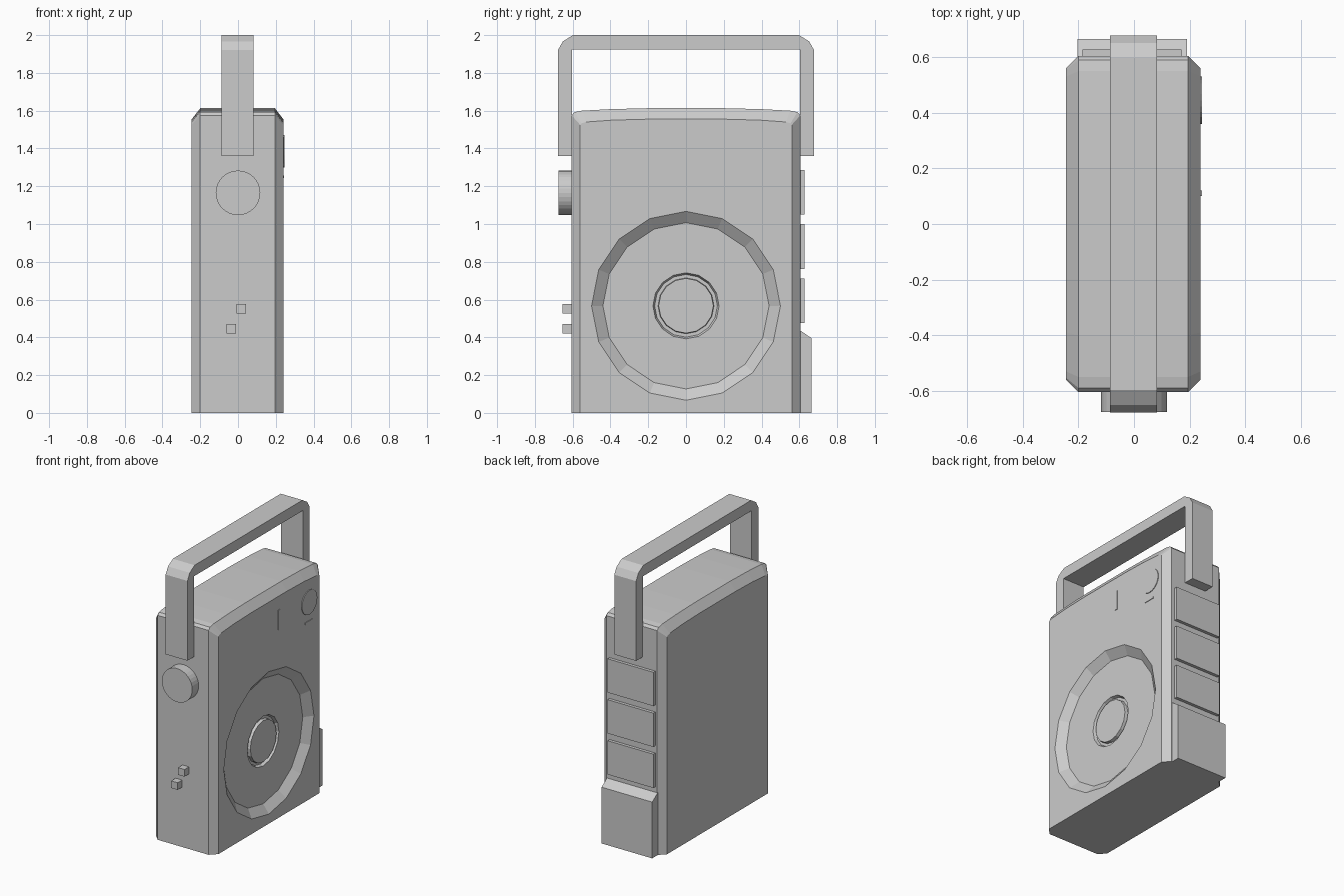
import bpy, bmesh, math

if "Cube" in bpy.data.objects:
    bpy.data.objects.remove(bpy.data.objects["Cube"])


def finish(name, bm):
    bmesh.ops.remove_doubles(bm, verts=bm.verts, dist=1e-5)
    bmesh.ops.recalc_face_normals(bm, faces=bm.faces)
    me = bpy.data.meshes.new(name)
    bm.to_mesh(me)
    bm.free()
    ob = bpy.data.objects.new(name, me)
    bpy.context.collection.objects.link(ob)
    return ob


def loft(name, rings):
    """Skin closed rings of equal length and cap both ends."""
    bm = bmesh.new()
    vr = [[bm.verts.new(p) for p in ring] for ring in rings]
    for a, b in zip(vr, vr[1:]):
        for i in range(len(a)):
            j = (i + 1) % len(a)
            bm.faces.new((a[i], a[j], b[j], b[i]))
    bm.faces.new(vr[0])
    bm.faces.new(vr[-1])
    return finish(name, bm)


def extrude_x(name, profile, x0, x1):
    return loft(name, [[(x, y, z) for y, z in profile] for x in (x0, x1)])


def box(name, x0, x1, y0, y1, z0, z1):
    return extrude_x(name, [(y0, z0), (y1, z0), (y1, z1), (y0, z1)], x0, x1)


def circle(axis, pos, c1, c2, r, n):
    pts = []
    for i in range(n):
        a = 2 * math.pi * i / n
        u, v = c1 + r * math.sin(a), c2 + r * math.cos(a)
        pts.append((pos, u, v) if axis == 'x' else (u, pos, v))
    return pts


def mirrored(half):
    return half + [(-y, z) for y, z in reversed(half)]


# Case: crowned top, chamfered around both large faces
outer = mirrored([(0.605, 0), (0.605, 1.575), (0.59, 1.592), (0.55, 1.6),
                  (0.4, 1.608), (0.2, 1.613)])
inner = mirrored([(0.56, 0), (0.56, 1.525), (0.553, 1.533), (0.53, 1.54),
                  (0.39, 1.55), (0.2, 1.555)])
case = loft("case", [[(x, y, z) for y, z in prof] for x, prof in
                     ((-0.245, inner), (-0.2, outer), (0.195, outer), (0.24, inner))])

# Speaker dish with a grooved hub, cut into the right face
dish = [(0.27, 0.54), (0.195, 0.44), (0.195, 0.175), (0.175, 0.166),
        (0.175, 0.148), (0.197, 0.145)]
cutter = loft("speaker_cutter", [circle('x', x, 0, 0.567, r, 16) for x, r in dish])
mod = case.modifiers.new("speaker_dish", 'BOOLEAN')
mod.operation = 'DIFFERENCE'
mod.solver = 'EXACT'
mod.object = cutter
bpy.context.view_layer.objects.active = case
bpy.ops.object.modifier_apply(modifier=mod.name)
bpy.data.objects.remove(cutter)

# Carry handle
handle = mirrored([(0.603, 1.36), (0.678, 1.36), (0.678, 1.92), (0.652, 1.967), (0.598, 2.0)])
handle += [(-0.603, 1.925), (0.603, 1.925)]
extrude_x("carry_handle", handle, -0.087, 0.082)

# Front controls: volume knob and two small switches
loft("volume_knob", [circle('y', y, 0, 1.165, 0.118, 32) for y in (-0.6, -0.676)])
for i, (x, z) in enumerate([(0.018, 0.552), (-0.035, 0.445)]):
    box(f"switch_{i + 1}", x - 0.025, x + 0.025, -0.655, -0.6, z - 0.025, z + 0.025)

# Back: three push buttons above a stepped block
for i, z in enumerate((1.05, 0.763, 0.475)):
    box(f"push_button_{i + 1}", -0.185, 0.17, 0.6, 0.627, z, z + 0.237)
extrude_x("back_block", [(0.6, 0), (0.665, 0), (0.665, 0.395), (0.6, 0.44)], -0.203, 0.19)

# Right face: thin dial, tuning strip and indicator mark
loft("dial", [circle('x', x, 0.445, 1.385, 0.085, 24) for x in (0.235, 0.245)])
box("tuning_strip", 0.235, 0.244, 0.1, 0.12, 1.32, 1.46)
box("indicator_mark", 0.235, 0.244, 0.4, 0.48, 1.243, 1.256)
